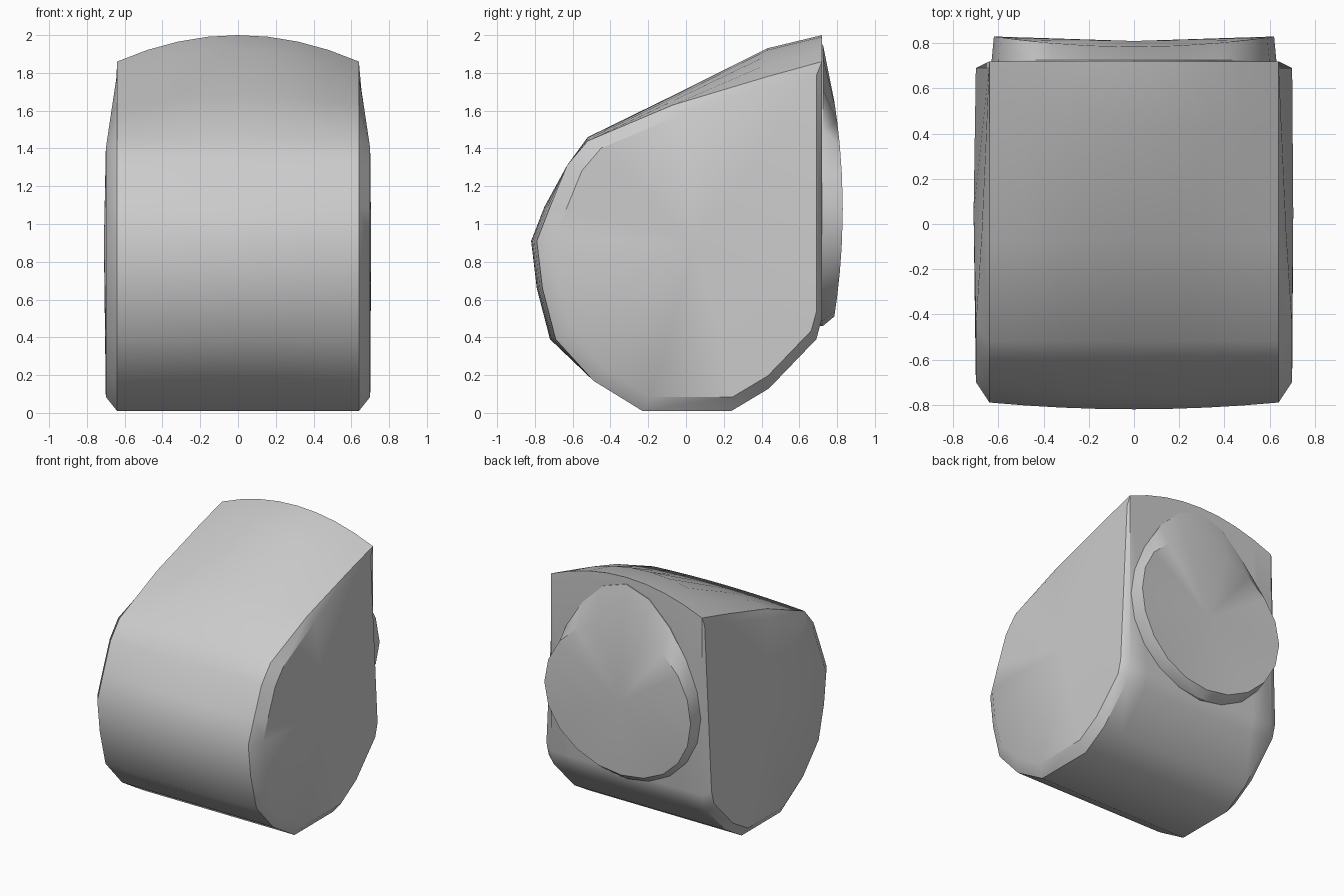
import bpy, bmesh, math

cube = bpy.data.objects.get("Cube")
if cube:
    bpy.data.objects.remove(cube, do_unlink=True)

grey = bpy.data.materials.new("plain grey")
grey.use_nodes = True
grey.diffuse_color = (0.6, 0.6, 0.6, 1)
grey.node_tree.nodes["Principled BSDF"].inputs["Base Color"].default_value = (0.6, 0.6, 0.6, 1)


def loft(name, rings, start=None, end=None, angle=35):
    """Bridge closed rings of points; cap each end with a fan to a centre point."""
    bm = bmesh.new()
    loops = [[bm.verts.new(p) for p in ring] for ring in rings]
    n = len(loops[0])
    for a, b in zip(loops, loops[1:]):
        for i in range(n):
            j = (i + 1) % n
            bm.faces.new((a[i], a[j], b[j], b[i]))
    for loop, centre in ((loops[0], start), (loops[-1], end)):
        if centre:
            c = bm.verts.new(centre)
            for i in range(n):
                bm.faces.new((loop[i], loop[(i + 1) % n], c))
        else:
            bm.faces.new(loop)
    bmesh.ops.recalc_face_normals(bm, faces=bm.faces[:])
    mesh = bpy.data.meshes.new(name)
    bm.to_mesh(mesh)
    bm.free()
    mesh.materials.append(grey)
    obj = bpy.data.objects.new(name, mesh)
    bpy.context.collection.objects.link(obj)
    bpy.ops.object.select_all(action='DESELECT')
    obj.select_set(True)
    bpy.context.view_layer.objects.active = obj
    bpy.ops.object.shade_smooth_by_angle(angle=math.radians(angle))
    return obj


# Side profile of the housing: y, z, and how far the point drops at the sides
PROFILE = [
    (0.72, 2.0, 0.14), (0.43, 1.93, 0.15), (-0.07, 1.68, 0.05), (-0.52, 1.46, 0.02),
    (-0.63, 1.31, 0), (-0.75, 1.09, 0), (-0.82, 0.91, 0), (-0.79, 0.66, 0),
    (-0.72, 0.39, 0), (-0.49, 0.17, 0), (-0.23, 0.01, 0), (0.24, 0.01, 0),
    (0.44, 0.13, 0), (0.69, 0.39, 0), (0.72, 0.5, 0),
]
RIM = 0.64


def section(x):
    t = (x / RIM) ** 2
    return [(x, y + (0.03 * t if y < -0.7 else 0), z - drop * t) for y, z, drop in PROFILE]


def side_ring(side):
    """Inset outer ring of a side, leaning in towards the top corner."""
    ring = []
    for _, y, z in section(side * RIM):
        y, z = 0.35 + (y - 0.35) * 0.92, 0.95 + (z - 0.95) * 0.92
        x = 0.70 - 0.06 * max(0, (z - 1.4) / 0.4)
        ring.append((side * x, y, z))
    return ring


# Housing
sections = [section(RIM * k / 4) for k in range(-4, 5)]
loft("housing", [side_ring(-1)] + sections + [side_ring(1)],
     start=(-0.71, 0.05, 0.9), end=(0.705, 0.05, 0.9))


# Round back plate whose upper edge ramps up to the crest of the housing
def plate_ring(rx, rz, y, lean=0, ramp=0, sides=20):
    ring = []
    for k in range(sides):
        a = 2 * math.pi * k / sides
        s = math.sin(a)
        z = 1.08 + rz * s + ramp * max(0, s) ** 3
        ring.append((rx * math.cos(a), y - lean * s * s, z))
    return ring


loft("back_plate", [
    plate_ring(0.63, 0.62, 0.70, ramp=0.25),
    plate_ring(0.63, 0.62, 0.725, ramp=0.25),
    plate_ring(0.62, 0.57, 0.83, lean=0.045),
], end=(0, 0.81, 1.08))
